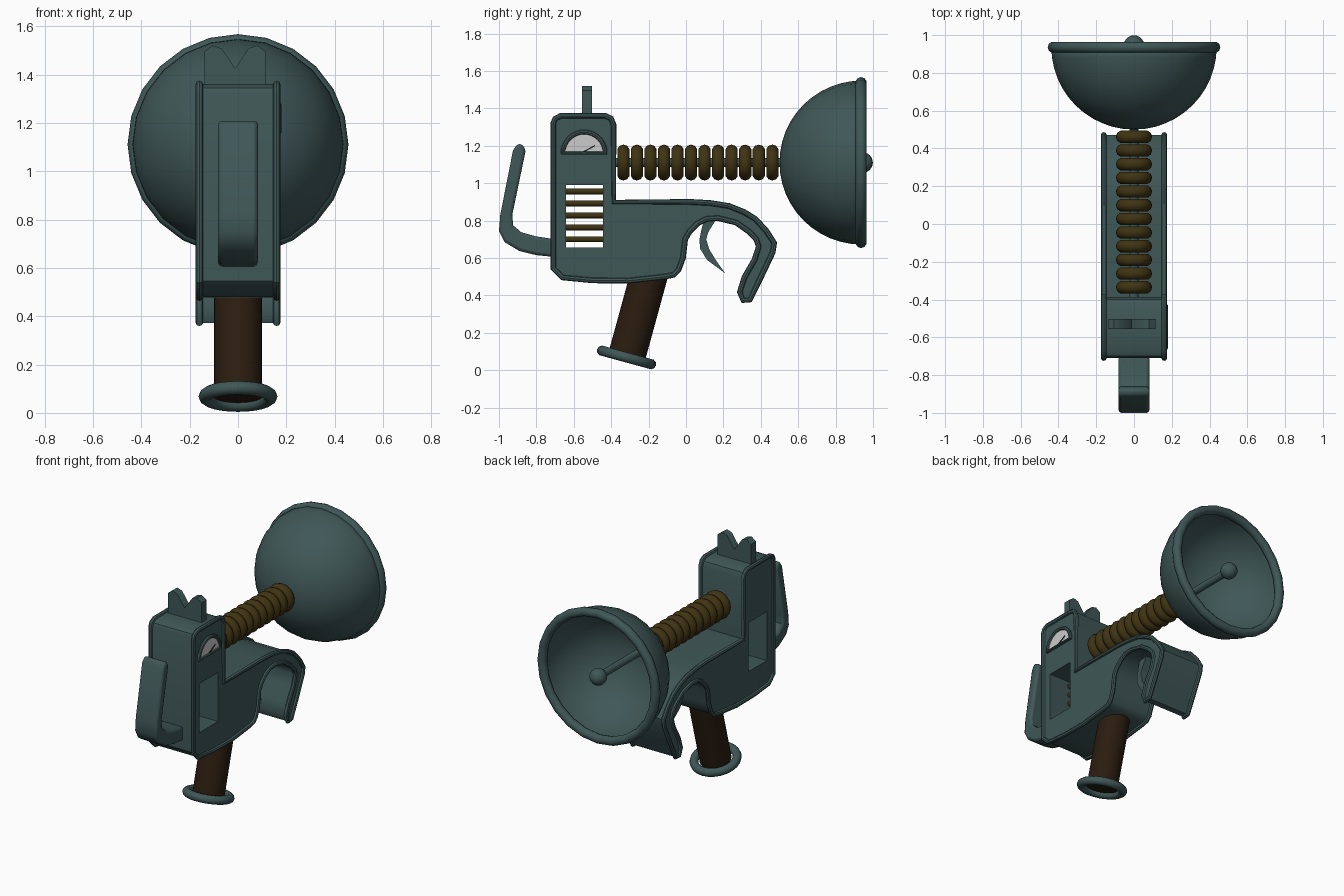
import bpy, bmesh
from math import pi, sin, cos, radians
from mathutils import Vector, Matrix

if "Cube" in bpy.data.objects:
    bpy.data.objects.remove(bpy.data.objects["Cube"])


def material(name, rgb):
    m = bpy.data.materials.new(name)
    m.diffuse_color = (*rgb, 1)
    m.use_nodes = True
    m.node_tree.nodes["Principled BSDF"].inputs["Base Color"].default_value = m.diffuse_color
    return m


METAL = material("dark_teal_metal", (0.05, 0.095, 0.095))
COIL = material("bronze_coil", (0.05, 0.033, 0.006))
WOOD = material("dark_wood", (0.024, 0.012, 0.005))
WHITE = material("dial_white", (0.65, 0.65, 0.65))
BLACK = material("needle_black", (0.01, 0.01, 0.01))


def finish(ob, name, mat):
    ob.name = name
    ob.data.materials.clear()
    ob.data.materials.append(mat)
    return ob


def from_bmesh(bm, name, mat):
    bmesh.ops.recalc_face_normals(bm, faces=bm.faces)
    me = bpy.data.meshes.new(name)
    bm.to_mesh(me)
    bm.free()
    ob = bpy.data.objects.new(name, me)
    bpy.context.collection.objects.link(ob)
    return finish(ob, name, mat)


def prism(name, pts, lo, hi, mat, axis="X", bevel=0):
    """Extrude a closed profile: (y, z) along X, or (x, z) along Y."""
    bm = bmesh.new()
    place = (lambda a, b: (lo, a, b)) if axis == "X" else (lambda a, b: (a, lo, b))
    face = bm.faces.new([bm.verts.new(place(a, b)) for a, b in pts])
    ext = bmesh.ops.extrude_face_region(bm, geom=[face])
    shift = Vector((hi - lo, 0, 0)) if axis == "X" else Vector((0, hi - lo, 0))
    bmesh.ops.translate(bm, vec=shift,
                        verts=[v for v in ext["geom"] if isinstance(v, bmesh.types.BMVert)])
    ob = from_bmesh(bm, name, mat)
    if bevel:
        mod = ob.modifiers.new("bevel", "BEVEL")
        mod.width, mod.segments, mod.limit_method = bevel, 2, "ANGLE"
        mod.angle_limit = radians(50)
    return ob


def tube(name, pts, x, radius, mat):
    """Closed round bead following a (y, z) outline at a given x."""
    cu = bpy.data.curves.new(name, "CURVE")
    cu.dimensions = "3D"
    cu.bevel_depth, cu.bevel_resolution = radius, 2
    sp = cu.splines.new("POLY")
    sp.points.add(len(pts) - 1)
    for p, (y, z) in zip(sp.points, pts):
        p.co = (x, y, z, 1)
    sp.use_cyclic_u = True
    ob = bpy.data.objects.new(name, cu)
    bpy.context.collection.objects.link(ob)
    bpy.ops.object.select_all(action="DESELECT")
    ob.select_set(True)
    bpy.context.view_layer.objects.active = ob
    bpy.ops.object.convert(target="MESH")
    return finish(bpy.context.object, name, mat)


def torus(name, loc, rot, major, minor, mat, seg=24):
    bpy.ops.mesh.primitive_torus_add(location=loc, rotation=rot, major_radius=major,
                                     minor_radius=minor, major_segments=seg, minor_segments=10)
    return finish(bpy.context.object, name, mat)


def rod(name, a, b, radius, mat, seg=20):
    a, b = Vector(a), Vector(b)
    bpy.ops.mesh.primitive_cylinder_add(vertices=seg, radius=radius, depth=(b - a).length,
                                        location=(a + b) / 2,
                                        rotation=(b - a).to_track_quat("Z", "Y").to_euler())
    return finish(bpy.context.object, name, mat)


# Body: side outline extruded, with a window cut through
outline = [(-.71, 1.32), (-.70, 1.345), (-.67, 1.36), (-.43, 1.36), (-.40, 1.345), (-.386, 1.31),
           (-.386, .90), (.02, .90), (.13, .894), (.23, .878), (.31, .846), (.37, .81),
           (.43, .745), (.472, .68), (.464, .63), (.395, .485), (.343, .376), (.305, .372),
           (.287, .418), (.312, .496), (.366, .59), (.388, .66), (.375, .70), (.34, .738),
           (.268, .789), (.17, .813), (.11, .808), (.063, .785), (.02, .742), (-.004, .70),
           (-.016, .60), (-.04, .535), (-.065, .51), (-.11, .50), (-.31, .478), (-.50, .48),
           (-.66, .495), (-.71, .545)]
body = prism("body", outline, -.16, .16, METAL)
y0, y1, z0, z1 = -.642, -.444, .657, .99
cutter = prism("window_cutter", [(y0, z0), (y1, z0), (y1, z1), (y0, z1)], -.3, .3, METAL)
mod = body.modifiers.new("window", "BOOLEAN")
mod.operation, mod.solver, mod.object = "DIFFERENCE", "EXACT", cutter
bpy.context.view_layer.objects.active = body
bpy.ops.object.modifier_apply(modifier=mod.name)
bpy.data.objects.remove(cutter)
for side, x in (("left", -.16), ("right", .16)):
    tube(f"body_rim_{side}", outline, x, .015, METAL)

# Thin bars inside the window
for i in range(5):
    z = .70 + i * .064
    rod(f"window_bar_{i + 1}", (0, y0 - .01, z), (0, y1 + .01, z), .016, COIL, 12)

# Rear strap
prism("rear_strap", [(-.70, .605), (-.80, .615), (-.89, .637), (-.97, .685), (-1.0, .743),
                     (-.993, .83), (-.925, 1.175), (-.90, 1.212), (-.87, 1.205), (-.858, 1.17),
                     (-.928, .834), (-.925, .775), (-.88, .737), (-.80, .715), (-.70, .70)],
      -.082, .082, METAL, bevel=.018)

# Notched sight
prism("notched_sight", [(-.138, 1.33), (-.138, 1.495), (-.105, 1.52), (-.068, 1.508),
                        (-.012, 1.426), (.044, 1.508), (.08, 1.52), (.115, 1.495), (.115, 1.33)],
      -.556, -.503, METAL, axis="Y")

# Trigger
prism("trigger", [(.10, .82), (.08, .74), (.072, .70), (.075, .65), (.112, .59), (.21, .517),
                  (.165, .58), (.125, .645), (.108, .70), (.12, .74), (.17, .82)],
      -.035, .035, METAL)

# Grip and pommel ring
tilt = radians(15.3)
base = Vector((0, -.318, .068))
up = Vector((0, sin(tilt), cos(tilt)))
rod("grip", base, base + up * .5, .1, WOOD, 24)
torus("pommel_ring", base, (-tilt, 0, 0), .135, .028, METAL)

# Barrel: rod with ring coils and a ball at the tip
CZ = 1.11
rod("barrel_rod", (0, -.40, CZ), (0, .94, CZ), .024, METAL, 16)
for i in range(12):
    torus(f"barrel_coil_{i + 1}", (0, -.335 + i * .0724, CZ), (pi / 2, 0, 0), .062, .034, COIL)
bpy.ops.mesh.primitive_uv_sphere_add(segments=20, ring_count=12, radius=.055,
                                     location=(0, .944, CZ))
finish(bpy.context.object, "tip_ball", METAL)

# Dish: quarter arc spun round the barrel axis, plus rim
bm = bmesh.new()
arc = [bm.verts.new((.438 * sin(t), .938 - .438 * cos(t), CZ))
       for t in (i * pi / 24 for i in range(13))]
edges = [bm.edges.new(p) for p in zip(arc, arc[1:])]
bmesh.ops.spin(bm, geom=arc + edges, cent=(0, 0, CZ), axis=(0, 1, 0), angle=2 * pi, steps=24)
bmesh.ops.remove_doubles(bm, verts=bm.verts, dist=.0005)
bmesh.ops.recalc_face_normals(bm, faces=bm.faces)
if sum(f.normal.dot(f.calc_center_median() - Vector((0, .938, CZ))) for f in bm.faces) < 0:
    bmesh.ops.reverse_faces(bm, faces=bm.faces)
dish = from_bmesh(bm, "dish", METAL)
dish.modifiers.new("shell", "SOLIDIFY").thickness = .015
torus("dish_rim", (0, .936, CZ), (pi / 2, 0, 0), .427, .03, METAL)


# Gauge on the right side
def half_disc(r):
    return [(-.545 + r * cos(t), 1.16 + r * sin(t)) for t in (i * pi / 16 for i in range(17))]


prism("gauge_dial", half_disc(.108), .15, .168, WHITE)
tube("gauge_frame", half_disc(.113), .168, .012, METAL)
prism("gauge_needle", [(-.555, 1.168), (-.545, 1.165), (-.485, 1.198), (-.488, 1.203)],
      .167, .172, BLACK)

# Smooth shading with sharp edges kept
bpy.ops.object.select_all(action="DESELECT")
for ob in bpy.data.objects:
    if ob.type == "MESH":
        ob.select_set(True)
        bpy.context.view_layer.objects.active = ob
bpy.ops.object.shade_smooth_by_angle(angle=radians(40))
